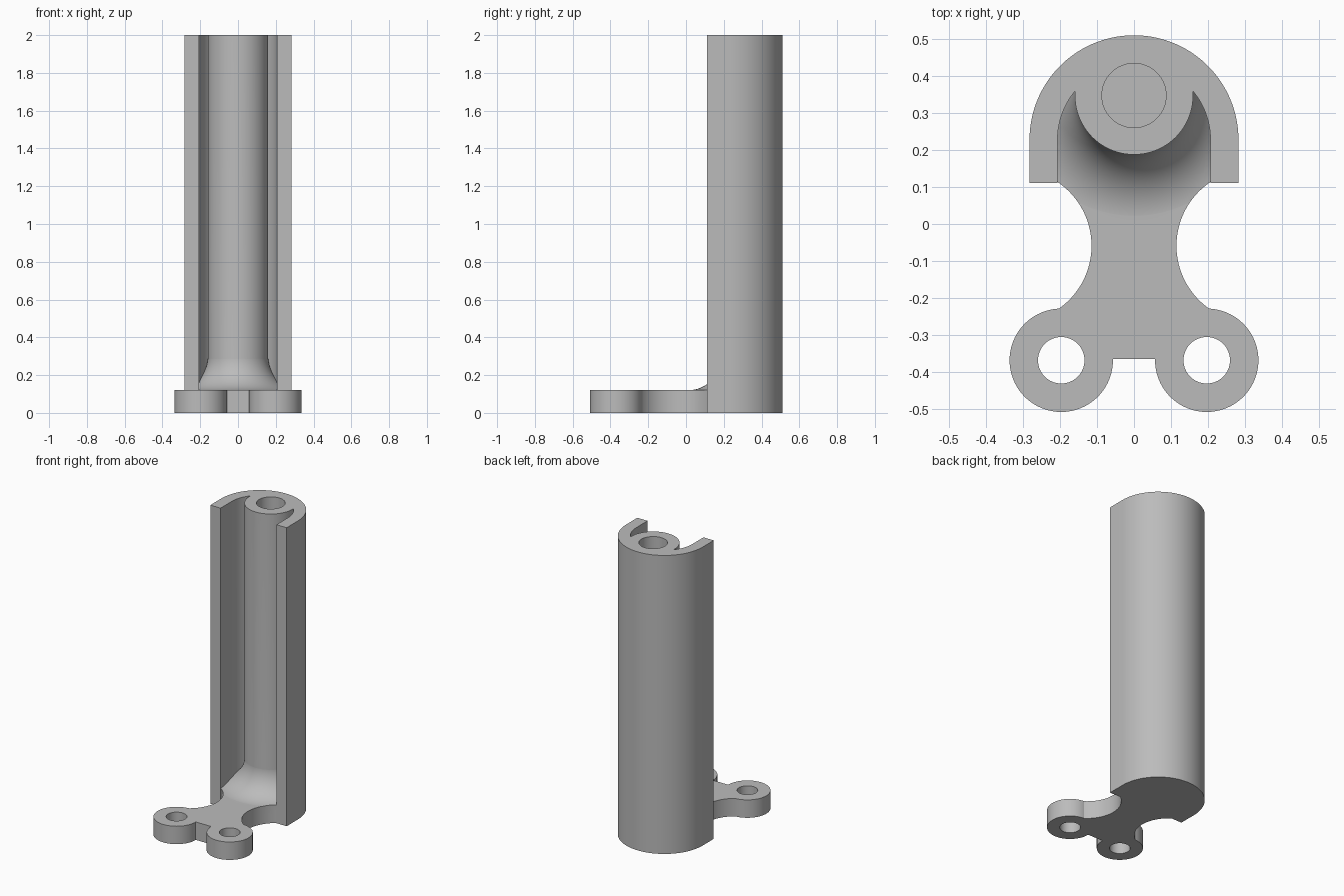
import bpy, bmesh
from math import sin, cos, pi, radians, degrees, atan2

if "Cube" in bpy.data.objects:
    bpy.data.objects.remove(bpy.data.objects["Cube"])

grey = bpy.data.materials.new("light grey")
grey.diffuse_color = (0.5, 0.5, 0.5, 1)
grey.use_nodes = True
grey.node_tree.nodes["Principled BSDF"].inputs["Base Color"].default_value = grey.diffuse_color

BOSS_Y, BOSS_R = 0.348, 0.16
ARC_Y, OUT_R, IN_R = 0.228, 0.283, 0.207
FRONT_Y, PLATE_H, FILLET = 0.111, 0.12, 0.18


def arc(cx, cy, r, a0, a1, n):
    """Points on an arc, angles in degrees."""
    return [(cx + r * cos(radians(a0 + (a1 - a0) * i / n)),
             cy + r * sin(radians(a0 + (a1 - a0) * i / n))) for i in range(n + 1)]


def finish(name, bm):
    bmesh.ops.recalc_face_normals(bm, faces=bm.faces)
    me = bpy.data.meshes.new(name)
    bm.to_mesh(me)
    bm.free()
    me.materials.append(grey)
    ob = bpy.data.objects.new(name, me)
    bpy.context.collection.objects.link(ob)
    return ob


def prism(name, pts, z0, z1):
    bm = bmesh.new()
    face = bm.faces.new([bm.verts.new((x, y, z0)) for x, y in pts])
    ext = bmesh.ops.extrude_face_region(bm, geom=[face])
    verts = [g for g in ext["geom"] if isinstance(g, bmesh.types.BMVert)]
    bmesh.ops.translate(bm, verts=verts, vec=(0, 0, z1 - z0))
    return finish(name, bm)


def disc(name, x, y, r, z0, z1, n=64):
    return prism(name, arc(x, y, r, 0, 360, n)[:-1], z0, z1)


def revolve(name, profile, cy, n):
    """Closed ring solid: (radius, z) profile turned about a vertical axis."""
    bm = bmesh.new()
    rings = [[bm.verts.new((r * cos(2 * pi * i / n), cy + r * sin(2 * pi * i / n), z))
              for i in range(n)] for r, z in profile]
    for a, b in zip(rings, rings[1:]):
        for i in range(n):
            j = (i + 1) % n
            bm.faces.new((a[i], a[j], b[j], b[i]))
    bm.faces.new(rings[0])
    bm.faces.new(rings[-1])
    return finish(name, bm)


def boolean(target, tool, op):
    bpy.context.view_layer.objects.active = target
    m = target.modifiers.new(op, 'BOOLEAN')
    m.operation, m.solver, m.object = op, 'EXACT', tool
    bpy.ops.object.modifier_apply(modifier=m.name)
    bpy.data.objects.remove(tool)


def mirrored(half):
    """Close a right-hand half outline by its mirror image."""
    return half + [(-x, y) for x, y in reversed(half) if x > 1e-6]


# Column: open channel with a round boss inside
cx, cy = 0.1596, 0.3599                      # where boss meets the inner wall
a_in = degrees(atan2(cy - ARC_Y, cx))
a_boss = degrees(atan2(cy - BOSS_Y, cx))
right_inner = [(OUT_R, FRONT_Y), (IN_R, FRONT_Y)] + arc(0, ARC_Y, IN_R, 0, a_in, 20)
boss = arc(0, BOSS_Y, BOSS_R, a_boss, -180 - a_boss, 64)[1:-1]
left_inner = [(-x, y) for x, y in reversed(right_inner)]
outer = arc(0, ARC_Y, OUT_R, 180, 0, 72)
body = prism("bracket_post", right_inner + boss + left_inner + outer, 0, 2)

# Foot plate with waisted neck, running into the column walls
half = [(0.197, -0.366), (0.197, -0.235)]
half += arc(0.323, -0.059, 0.208, 236, 123, 40)
half += [(0.245, 0.13)] + arc(0, ARC_Y, 0.245, 0, 88, 30)
outline = mirrored(half)
boolean(body, prism("plate", outline, 0, PLATE_H), 'UNION')

# Concave flare at the root of the boss, trimmed to the plate outline
r0 = BOSS_R - 0.0005
curve = [(r0 + FILLET * (1 - cos(t)), PLATE_H - 0.0005 + FILLET * (1 - sin(t)))
         for t in [i * pi / 2 / 20 for i in range(21)]]
flare = revolve("flare", curve + [(r0 + FILLET, 0.05)], BOSS_Y, 128)
boolean(flare, prism("trim", outline, 0.06, 0.4), 'INTERSECT')
boolean(body, flare, 'UNION')

# Two mounting ears with through holes
for s in (-1, 1):
    boolean(body, disc("ear", s * 0.197, -0.369, 0.14, 0, PLATE_H, 80), 'UNION')
for s in (-1, 1):
    boolean(body, disc("ear_hole", s * 0.197, -0.369, 0.063, -0.1, 0.3), 'DIFFERENCE')

# Blind screw hole in the boss
boolean(body, disc("boss_hole", 0, BOSS_Y, 0.087, 1.0, 2.1), 'DIFFERENCE')

bpy.ops.object.select_all(action='DESELECT')
body.select_set(True)
bpy.context.view_layer.objects.active = body
bpy.ops.object.shade_smooth_by_angle(angle=radians(25))
